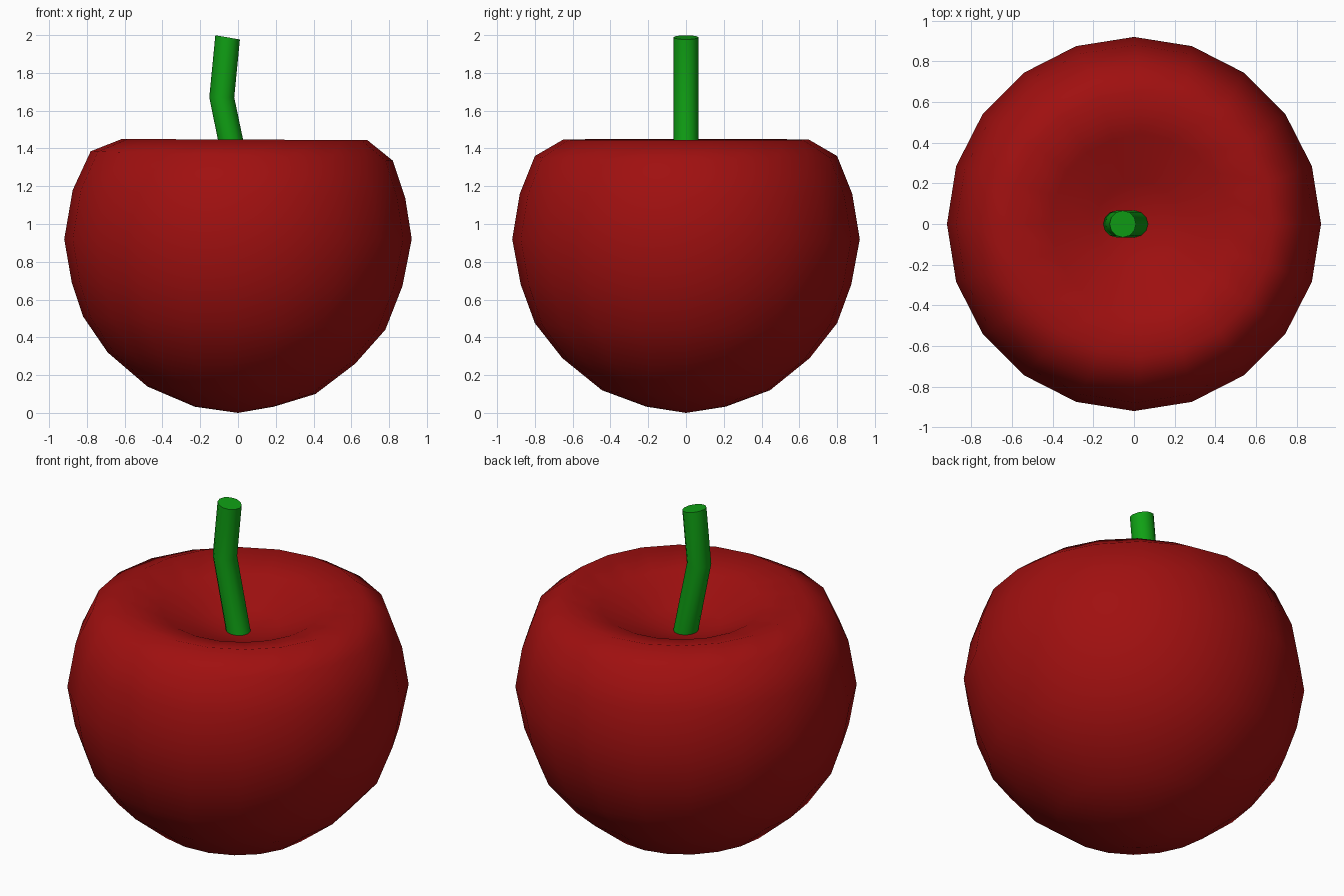
import bpy, bmesh, math
from mathutils import Vector

if "Cube" in bpy.data.objects:
    bpy.data.objects.remove(bpy.data.objects["Cube"])


def material(name, rgb):
    m = bpy.data.materials.new(name)
    m.diffuse_color = (*rgb, 1.0)
    m.use_nodes = True
    m.node_tree.nodes["Principled BSDF"].inputs["Base Color"].default_value = m.diffuse_color
    return m


def skin_rings(name, rings, bottom, top, mat, angle):
    """Bridge equal-sized rings and close both ends with a fan."""
    bm = bmesh.new()
    loops = [[bm.verts.new(p) for p in ring] for ring in rings]
    n = len(loops[0])
    lo, hi = bm.verts.new(bottom), bm.verts.new(top)
    for a, b in zip(loops, loops[1:]):
        for i in range(n):
            j = (i + 1) % n
            bm.faces.new((a[i], a[j], b[j], b[i]))
    for i in range(n):
        j = (i + 1) % n
        bm.faces.new((lo, loops[0][j], loops[0][i]))
        bm.faces.new((hi, loops[-1][i], loops[-1][j]))
    bmesh.ops.recalc_face_normals(bm, faces=bm.faces)
    mesh = bpy.data.meshes.new(name)
    bm.to_mesh(mesh)
    bm.free()
    mesh.materials.append(mat)
    ob = bpy.data.objects.new(name, mesh)
    bpy.context.collection.objects.link(ob)
    bpy.ops.object.select_all(action='DESELECT')
    ob.select_set(True)
    bpy.context.view_layer.objects.active = ob
    bpy.ops.object.shade_smooth_by_angle(angle=math.radians(angle))
    return ob


red = material("apple red", (0.35, 0.005, 0.005))
green = material("stem green", (0.005, 0.35, 0.007))

# Fruit: rings of (radius, sideways shift, height, tilt), dimpled at the top
profile = [
    (0.21, -0.02, 0.033, 0.0), (0.445, -0.035, 0.12, -0.02),
    (0.655, -0.035, 0.29, -0.03), (0.80, -0.02, 0.475, -0.035),
    (0.875, -0.005, 0.68, -0.01), (0.92, 0.0, 0.92, 0.0),
    (0.88, 0.005, 1.16, -0.02), (0.80, 0.02, 1.36, -0.025),
    (0.65, 0.035, 1.447, -0.003), (0.44, 0.03, 1.39, 0.0),
    (0.21, 0.02, 1.28, 0.0),
]
SEG = 20
rings = []
for r, shift, z, tilt in profile:
    angles = [2 * math.pi * i / SEG for i in range(SEG)]
    rings.append([(shift + r * math.cos(a), r * math.sin(a), z + tilt * math.cos(a))
                  for a in angles])
skin_rings("apple_body", rings, (0, 0, 0.0), (0.01, 0, 1.235), red, 80)

# Stem: bent tube, each ring at (x, z) with its own lean
path = [(0.005, 1.23, -0.20), (-0.086, 1.67, 0.0), (-0.055, 1.988, 0.17)]
R, SIDES = 0.066, 12
rings = []
for x, z, lean in path:
    side = Vector((math.cos(lean), 0, -math.sin(lean)))
    ring = []
    for i in range(SIDES):
        a = 2 * math.pi * i / SIDES
        ring.append(Vector((x, 0, z)) + side * R * math.cos(a)
                    + Vector((0, R * math.sin(a), 0)))
    rings.append(ring)
skin_rings("stem", rings, (0.005, 0, 1.22), (-0.055, 0, 1.988), green, 40)
